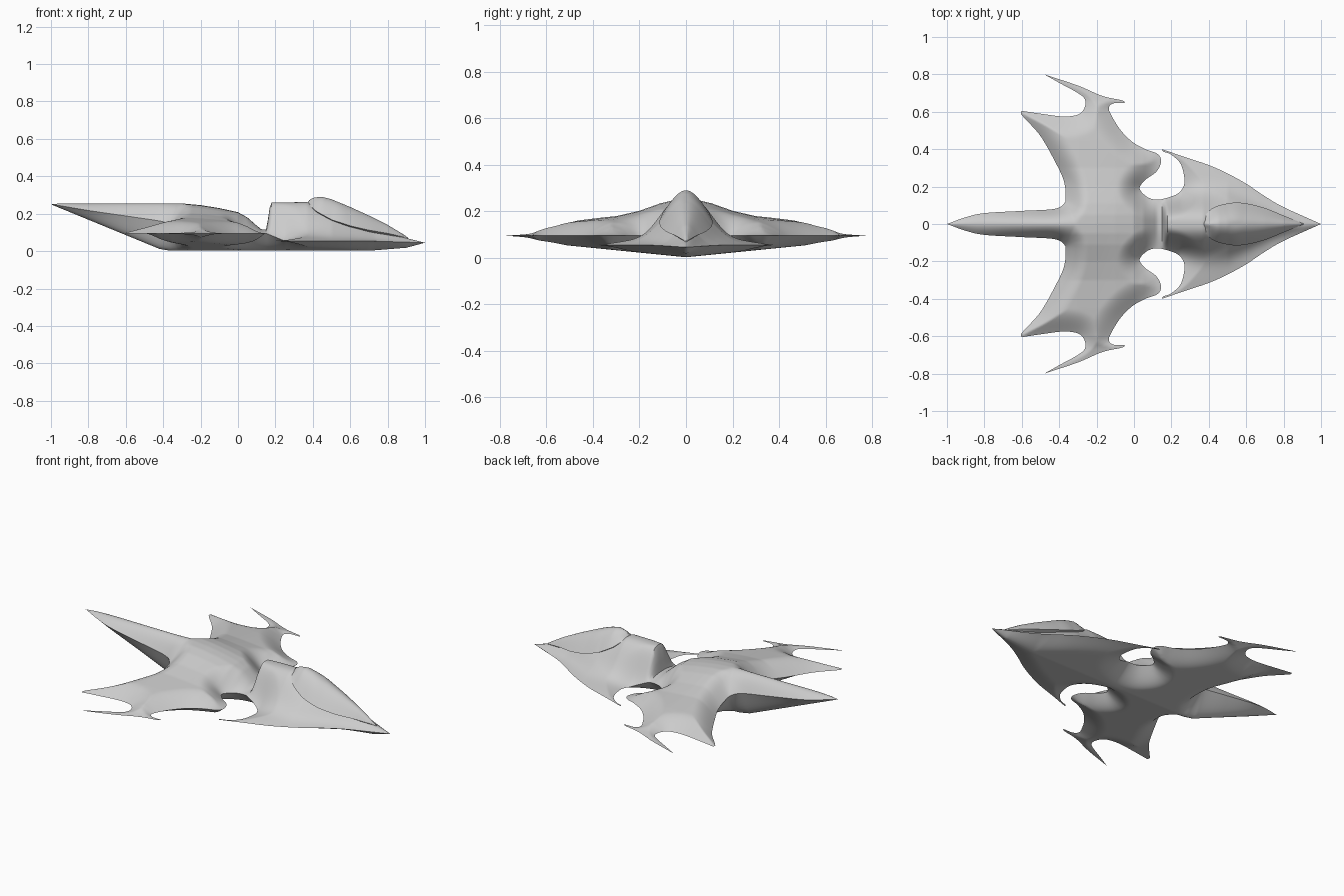
import bpy, bmesh, math
from mathutils import Vector, kdtree
from mathutils.geometry import delaunay_2d_cdt

if "Cube" in bpy.data.objects:
    bpy.data.objects.remove(bpy.data.objects["Cube"])

STEP = 0.01


def clamp(v):
    return max(0.0, min(1.0, v))


def smooth(v):
    v = clamp(v)
    return v * v * (3 - 2 * v)


def lookup(table, x):
    """Piecewise-linear profile lookup."""
    if x <= table[0][0]:
        return table[0][1]
    for (x0, z0), (x1, z1) in zip(table, table[1:]):
        if x <= x1:
            return z0 + (z1 - z0) * (x - x0) / (x1 - x0)
    return table[-1][1]


def spline(points):
    """Catmull-Rom through the points, sampled at about STEP."""
    p = [Vector(q) for q in points]
    p = [p[0] * 2 - p[1]] + p + [p[-1] * 2 - p[-2]]
    out = []
    for a, b, c, d in zip(p, p[1:], p[2:], p[3:]):
        n = max(2, math.ceil((c - b).length / STEP))
        for i in range(n):
            t = i / n
            out.append(0.5 * (2 * b + (c - a) * t + (2 * a - 5 * b + 4 * c - d) * t * t
                              + (3 * b - a - 3 * c + d) * t ** 3))
    return out


def shell(name, runs, rim, top, bottom, rounding):
    """Half outline (nose to tail) inflated between top and bottom, mirrored in y."""
    edge = []
    for run in runs:
        edge += spline(run)
    end = Vector(runs[-1][-1])
    edge.append(end)
    dense = []
    for a, b in zip(edge, edge[1:]):
        dense += [a.lerp(b, i / 5) for i in range(5)]
    dense.append(end)
    kd = kdtree.KDTree(len(dense))
    for i, q in enumerate(dense):
        kd.insert((q.x, q.y, 0), i)
    kd.balance()

    n = int((edge[0].x - end.x) / STEP)
    loop = edge + [end.lerp(edge[0], i / n) for i in range(1, n)]
    xs = [q.x for q in edge]
    ymax = max(q.y for q in edge)
    inner = []
    for i in range(int((max(xs) - min(xs)) / STEP) + 1):
        for j in range(1, int(ymax / STEP) + 1):
            q = Vector((min(xs) + i * STEP, j * STEP))
            if kd.find((q.x, q.y, 0))[2] > STEP * 0.45:
                inner.append(q)
    m = len(loop)
    links = [(i, (i + 1) % m) for i in range(m)]
    pts, _, faces, *_ = delaunay_2d_cdt(loop + inner, links, [], 1, 1e-6)

    bm = bmesh.new()
    pairs = {}
    for i in sorted({k for f in faces for k in f}):
        x, y = pts[i].x, max(0.0, pts[i].y)
        d = kd.find((x, y, 0))[2]
        z = rim(x, y)
        if d < 1e-4:
            v = bm.verts.new((x, y, z))
            pairs[i] = (v, v)
            continue
        t = math.sin(math.pi / 2 * clamp(d / min(rounding, d + y)))
        hi = bm.verts.new((x, y, z + max(0, top(x, y) - z) * t))
        lo = bm.verts.new((x, y, z + min(0, bottom(x, y) - z) * t))
        pairs[i] = (hi, lo)
    for f in faces:
        bm.faces.new([pairs[k][0] for k in f])
        if any(pairs[k][0] is not pairs[k][1] for k in f):
            bm.faces.new([pairs[k][1] for k in reversed(f)])
    mesh = bpy.data.meshes.new(name)
    bm.to_mesh(mesh)
    bm.free()
    ob = bpy.data.objects.new(name, mesh)
    bpy.context.collection.objects.link(ob)
    mod = ob.modifiers.new("Mirror", 'MIRROR')
    mod.use_axis = (False, True, False)
    bpy.ops.object.select_all(action='DESELECT')
    ob.select_set(True)
    bpy.context.view_layer.objects.active = ob
    bpy.ops.object.shade_smooth_by_angle(angle=math.radians(50))
    return ob


# Hull plan outline: each run ends at a sharp tip
hull_runs = [
    # head leading edge
    [(1, 0), (.8, .09), (.7, .148), (.6, .215), (.5, .27), (.4, .315), (.28, .355), (.15, .40)],
    # head bay, neck, wing hook, leading edge
    [(.15, .40), (.155, .388), (.2, .37), (.25, .32), (.27, .24), (.262, .195), (.23, .16),
     (.17, .138), (.12, .13), (.07, .145), (.03, .19), (.06, .235), (.12, .28), (.145, .335),
     (.125, .375), (.06, .40), (-.01, .44), (-.07, .5), (-.115, .57), (-.135, .62),
     (-.11, .645), (-.05, .647)],
    # winglet outer edge
    [(-.05, .647), (-.06, .66), (-.17, .685), (-.3, .74), (-.48, .80)],
    # winglet inner edge to rear wing tip
    [(-.48, .80), (-.40, .755), (-.3, .70), (-.262, .665), (-.265, .62), (-.3, .585),
     (-.38, .575), (-.5, .59), (-.6, .605)],
    # trailing edge and tail
    [(-.6, .605), (-.605, .59), (-.58, .56), (-.5, .47), (-.42, .33), (-.375, .23),
     (-.365, .14), (-.378, .105), (-.43, .08), (-.6, .07), (-.8, .058), (-.9, .036), (-1, 0)],
]
ridge = [(-1, .25), (-.95, .255), (-.3, .255), (-.2, .246), (-.1, .23), (0, .208), (.05, .18),
         (.09, .145), (.125, .116), (.15, .116), (.16, .17), (.168, .23), (.18, .26), (.37, .262),
         (.42, .24), (.5, .21), (.6, .175), (.8, .1), (.9, .07), (1, .045)]
keel = [(-1, .25), (-.42, .012), (-.36, .002), (.7, .002), (.9, .018), (1, .045)]
span = [(0, .255), (.05, .252), (.11, .238), (.2, .205), (.3, .18), (.45, .162), (.6, .14),
        (.66, .118), (.8, .1)]


def hull_rim(x, y):
    if x > .148:
        return .045 + .01 * clamp((1 - x) * 3) + .04 * clamp((.25 - x) / .1) * clamp((.25 - y) / .1)
    z = .095 + .075 * math.exp(-(y / .2) ** 2) * smooth((-.2 - x) / .2)
    if y < .12:
        z += .08 * clamp((-.4 - x) / .6)
    return z


def hull_top(x, y):
    z, h = hull_rim(x, y), lookup(ridge, x)
    if x > .148:
        base = min(.02, max(0, h - z))
        width = .14 * min(1, (1.001 - x) / .5)
        return z + base + max(0, h - z - base) * math.exp(-(y / width) ** 2.5)
    crown = lookup(span, y)
    return .095 + (crown - .095) * (h - .095) / .16


def hull_bottom(x, y):
    return lookup(keel, x) + .1 * y


shell("hull_and_wings", hull_runs, hull_rim, hull_top, hull_bottom, .12)

# Canopy: teardrop bubble on the head
canopy_run = [(.91, 0), (.8, .045), (.7, .085), (.6, .11), (.52, .113), (.43, .09), (.385, .05), (.37, 0)]
canopy_rim = [(.37, .255), (.39, .238), (.42, .212), (.5, .168), (.6, .135), (.7, .112), (.8, .095), (.91, .07)]
canopy_top = [(.37, .262), (.385, .277), (.41, .287), (.45, .29), (.5, .277), (.6, .236), (.7, .19),
              (.8, .14), (.88, .092), (.91, .072)]
shell("canopy", [canopy_run],
      lambda x, y: lookup(canopy_rim, x),
      lambda x, y: lookup(canopy_top, x),
      lambda x, y: lookup(canopy_rim, x) - .02, .11)
